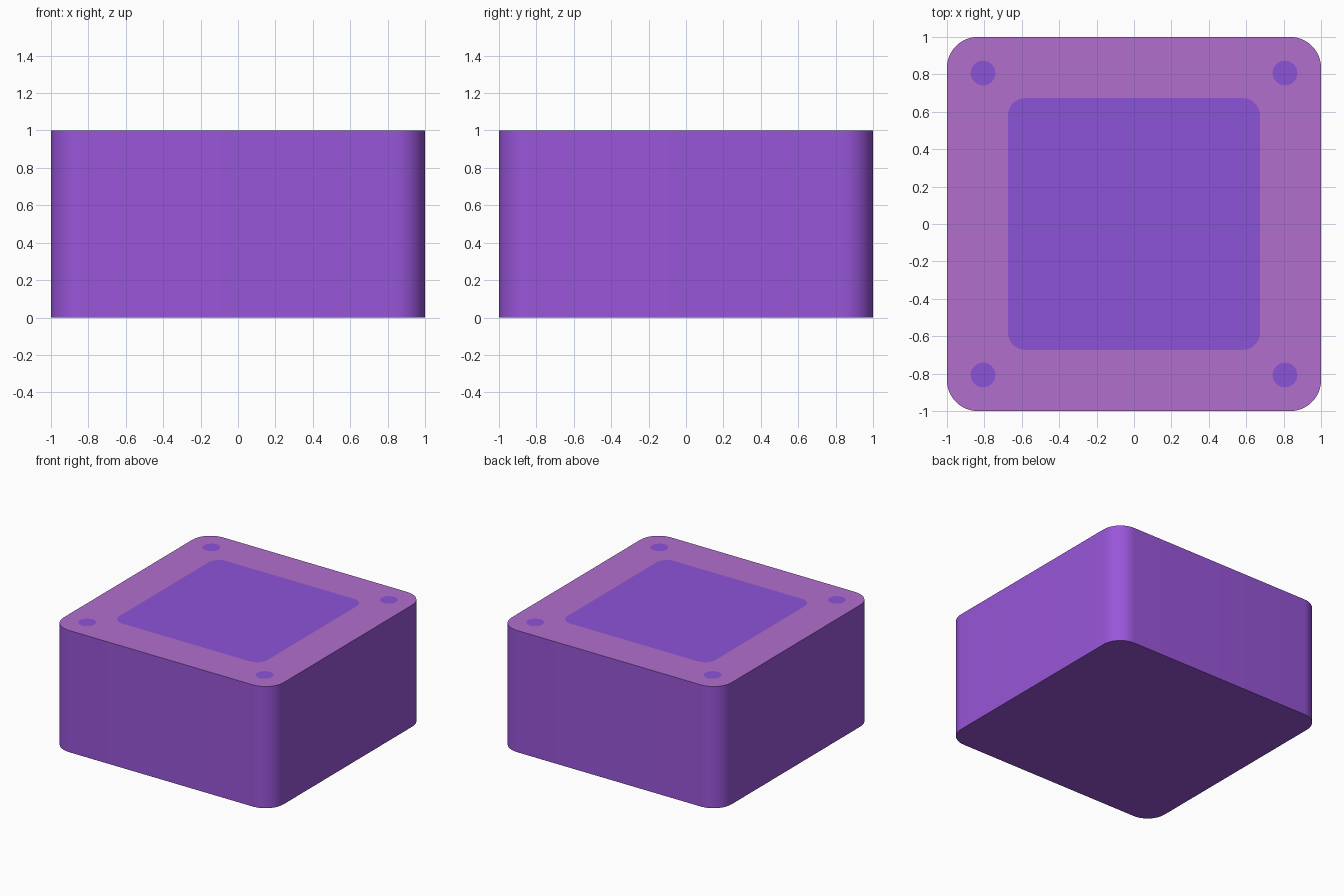
import bpy, bmesh, math

if "Cube" in bpy.data.objects:
    bpy.data.objects.remove(bpy.data.objects["Cube"])


def material(name, rgb):
    # sRGB 0-255 to linear diffuse colour
    lin = [((c / 255 + 0.055) / 1.055) ** 2.4 for c in rgb]
    m = bpy.data.materials.new(name)
    m.diffuse_color = (*lin, 1)
    m.use_nodes = True
    m.node_tree.nodes["Principled BSDF"].inputs["Base Color"].default_value = m.diffuse_color
    return m


def rounded_square(half, r, n=12):
    # Outline of a square with rounded corners, counter-clockwise
    pts = []
    for k, (sx, sy) in enumerate([(1, 1), (-1, 1), (-1, -1), (1, -1)]):
        for i in range(n + 1):
            a = math.pi / 2 * (k + i / n)
            pts.append((sx * (half - r) + r * math.cos(a),
                        sy * (half - r) + r * math.sin(a)))
    return pts


def circle(cx, cy, r, n=32):
    return [(cx + r * math.cos(2 * math.pi * i / n),
             cy + r * math.sin(2 * math.pi * i / n)) for i in range(n)]


bm = bmesh.new()


def loop(pts, z):
    return [bm.verts.new((x, y, z)) for x, y in pts]


def edges_of(vs):
    return [bm.edges.get((v, vs[i - 1])) or bm.edges.new((v, vs[i - 1]))
            for i, v in enumerate(vs)]


BODY, FRAME, PANEL = 0, 1, 2

# Body walls and base
outline = rounded_square(1.0, 0.165)
low, high = loop(outline, 0), loop(outline, 1)
bm.faces.new(low[::-1])
for i in range(len(low)):
    bm.faces.new((low[i - 1], low[i], high[i], high[i - 1]))

# Square panel and four corner dots, flush in the top
insets = [loop(rounded_square(0.673, 0.09, 8), 1)]
insets += [loop(circle(sx * 0.807, sy * 0.807, 0.066), 1)
           for sx in (-1, 1) for sy in (-1, 1)]

# Frame around the insets
rim = edges_of(high)
for vs in insets:
    rim += edges_of(vs)
filled = bmesh.ops.triangle_fill(bm, edges=rim, use_beauty=True,
                                 use_dissolve=False, normal=(0, 0, 1))
for f in filled["geom"]:
    if isinstance(f, bmesh.types.BMFace):
        f.material_index = FRAME
        if f.normal.z < 0:
            f.normal_flip()
for vs in insets:
    bm.faces.new(vs).material_index = PANEL

bm.normal_update()
mesh = bpy.data.meshes.new("rounded_box")
bm.to_mesh(mesh)
bm.free()
mesh.materials.append(material("purple body", (153, 86, 217)))
mesh.materials.append(material("pink purple frame", (178, 110, 205)))
mesh.materials.append(material("violet panel", (140, 83, 216)))

box = bpy.data.objects.new("rounded_box", mesh)
bpy.context.collection.objects.link(box)
bpy.context.view_layer.objects.active = box
box.select_set(True)
bpy.ops.object.shade_smooth_by_angle(angle=math.radians(30))
